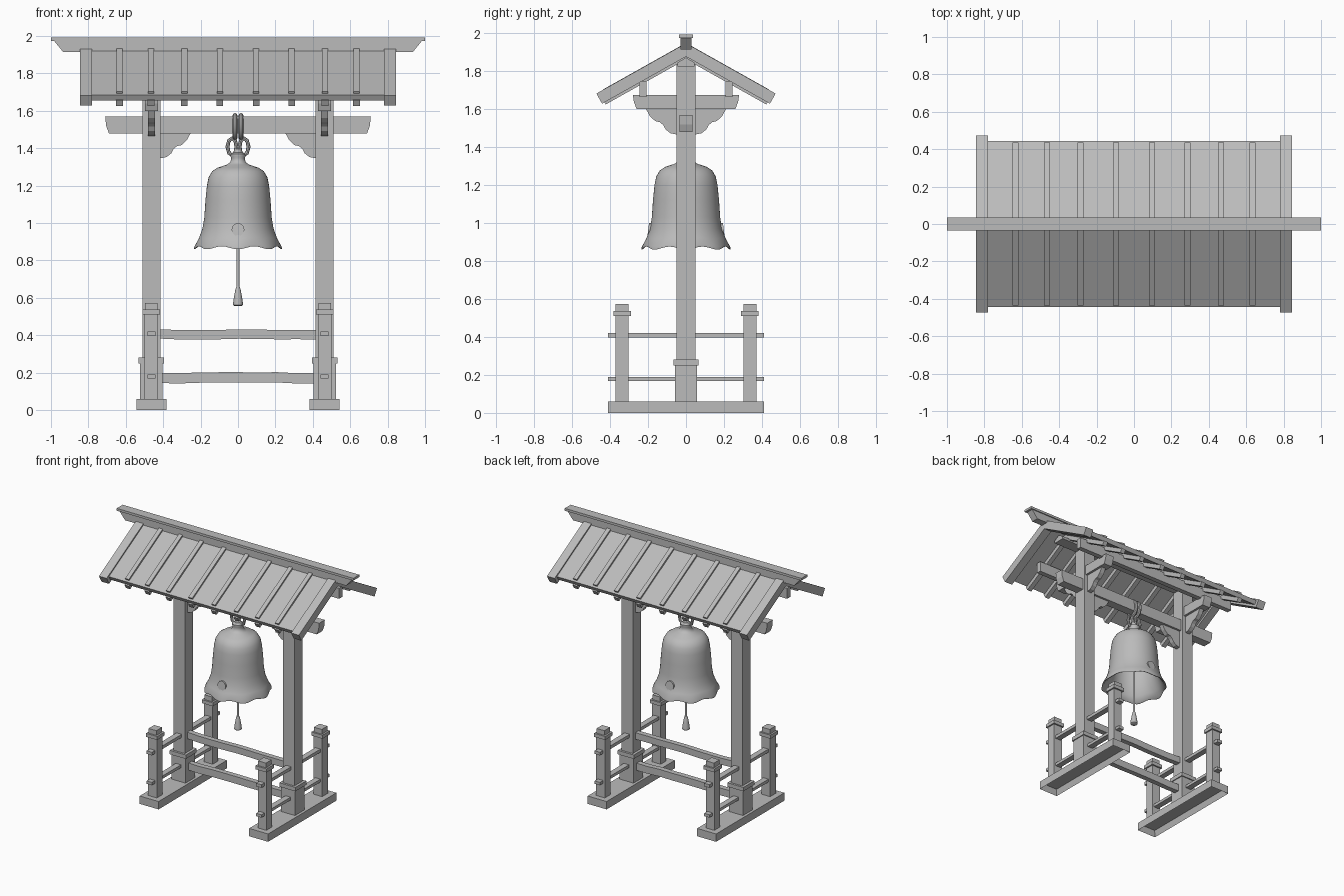
import bpy, bmesh, math, random
from mathutils import Vector

random.seed(4)
old = bpy.data.objects.get("Cube")
if old:
    bpy.data.objects.remove(old, do_unlink=True)

grey = bpy.data.materials.new("plain_grey")
grey.use_nodes = True
COLOUR = (0.5, 0.5, 0.5, 1)
grey.diffuse_color = COLOUR
grey.node_tree.nodes["Principled BSDF"].inputs["Base Color"].default_value = COLOUR


def finish(name, bm, smooth=False):
    bmesh.ops.recalc_face_normals(bm, faces=bm.faces)
    mesh = bpy.data.meshes.new(name)
    bm.to_mesh(mesh)
    bm.free()
    mesh.materials.append(grey)
    obj = bpy.data.objects.new(name, mesh)
    bpy.context.collection.objects.link(obj)
    if smooth:
        bpy.ops.object.select_all(action="DESELECT")
        obj.select_set(True)
        bpy.context.view_layer.objects.active = obj
        bpy.ops.object.shade_smooth_by_angle(angle=math.radians(40))
    return obj


def prism(name, pts, axis, lo, hi, steps=1, wobble=0):
    """Extrude an outline along x (pts are y,z) or along y (pts are x,z)."""
    bm = bmesh.new()
    rings = []
    for i in range(steps + 1):
        t = lo + (hi - lo) * i / steps
        dz = random.uniform(-wobble, wobble)
        rings.append([bm.verts.new((t, a, b + dz) if axis == "x" else (a, t, b + dz))
                      for a, b in pts])
    n = len(pts)
    for r0, r1 in zip(rings, rings[1:]):
        for k in range(n):
            bm.faces.new((r0[k], r0[(k + 1) % n], r1[(k + 1) % n], r1[k]))
    bm.faces.new(rings[0])
    bm.faces.new(rings[-1])
    return finish(name, bm)


def box(name, x, y, z0, z1, hx, hy):
    outline = [(x - hx, z0), (x + hx, z0), (x + hx, z1), (x - hx, z1)]
    return prism(name, outline, "y", y - hy, y + hy)


def lathe(name, profile, sides, shape=None):
    """Spin (radius, z) points around z; shape may adjust each point."""
    bm = bmesh.new()
    rings = []
    for r, z in profile:
        ring = []
        for k in range(sides):
            a = math.tau * k / sides
            rr, zz = shape(r, z, a) if shape else (r, z)
            ring.append(bm.verts.new((rr * math.cos(a), rr * math.sin(a), zz)))
        rings.append(ring)
    for r0, r1 in zip(rings, rings[1:]):
        for k in range(sides):
            j = (k + 1) % sides
            bm.faces.new((r0[k], r0[j], r1[j], r1[k]))
    bm.faces.new(rings[0])
    bm.faces.new(rings[-1])
    return finish(name, bm, True)


def link(name, x, z, half_w, half_h, tube, plane, sides=16):
    """Oval chain link standing in the xz or yz plane."""
    bm = bmesh.new()
    rings = []
    for i in range(sides):
        a = math.tau * i / sides
        out = Vector((math.cos(a), 0, math.sin(a)))
        mid = Vector((half_w * out.x, 0, half_h * out.z))
        ring = []
        for k in range(8):
            b = math.tau * k / 8
            p = mid + tube * (out * math.cos(b) + Vector((0, math.sin(b), 0)))
            if plane == "yz":
                p = Vector((p.y, p.x, p.z))
            ring.append(bm.verts.new(p + Vector((x, 0, z))))
        rings.append(ring)
    for i in range(sides):
        r0, r1 = rings[i], rings[(i + 1) % sides]
        for k in range(8):
            j = (k + 1) % 8
            bm.faces.new((r0[k], r0[j], r1[j], r1[k]))
    return finish(name, bm, True)


# Side frames: foot, post, railing posts and railings
PX = 0.463
for side, s in (("left", 1), ("right", -1)):
    x = s * PX
    foot = box(side + "_foot", x, 0, 0, 0.06, 0.08, 0.412)
    bm = bmesh.new()
    bm.from_mesh(foot.data)
    bm.normal_update()
    under = [f for f in bm.faces if f.normal.z < -0.9]
    bmesh.ops.inset_region(bm, faces=under, thickness=0.02)
    bmesh.ops.translate(bm, verts=under[0].verts, vec=(0, 0, 0.045))
    bm.to_mesh(foot.data)
    bm.free()

    box(side + "_post", x, 0, 0.06, 1.85, 0.048, 0.05)
    box(side + "_post_sleeve", x, 0, 0.06, 0.25, 0.06, 0.058)
    box(side + "_post_collar", x, 0, 0.25, 0.28, 0.068, 0.066)
    for end, e in (("back", 1), ("front", -1)):
        y = e * 0.337
        tag = f"{side}_{end}_railing_post"
        box(tag, x, y, 0.06, 0.51, 0.036, 0.034)
        box(tag + "_cap", x, y, 0.51, 0.537, 0.047, 0.046)
        box(tag + "_top", x, y, 0.537, 0.573, 0.033, 0.034)
    box(side + "_upper_side_rail", x, 0, 0.396, 0.42, 0.022, 0.41)
    box(side + "_lower_side_rail", x, 0, 0.168, 0.19, 0.022, 0.41)

    # Cross beam and its scrolled brackets
    prism(side + "_cross_beam", [(-0.28, 1.675), (-0.275, 1.64), (-0.26, 1.6), (0.26, 1.6),
          (0.275, 1.64), (0.28, 1.675)], "x", x - 0.035, x + 0.035)
    scroll = [(0.0, 0.0), (0.165, 0.0), (0.143, -0.04), (0.115, -0.066), (0.09, -0.072),
              (0.073, -0.087), (0.06, -0.11), (0.035, -0.13), (0.0, -0.137)]
    for end, e in (("back", 1), ("front", -1)):
        prism(f"{side}_{end}_bracket", [(e * (0.047 + a), 1.603 + b) for a, b in scroll],
              "x", x - 0.018, x + 0.018)
    prism(side + "_beam_bracket", [(s * (0.417 - a), 1.483 + b) for a, b in scroll],
          "y", -0.018, 0.018)

# Long rails and main beam between the posts
for name, z0, z1 in (("upper_long_rail", 0.38, 0.43), ("lower_long_rail", 0.145, 0.2)):
    prism(name, [(-0.02, z0), (0.02, z0), (0.02, z1), (-0.02, z1)],
          "x", -0.42, 0.42, 8, 0.003)
prism("main_beam", [(-0.71, 1.57), (-0.705, 1.52), (-0.69, 1.48), (0.69, 1.48),
      (0.705, 1.52), (0.71, 1.57)], "y", -0.034, 0.034)

# Roof: every layer is a chevron hung from the same ridge line
ANGLE = math.radians(29.3)
APEX = 1.947


def chevron(name, top, bottom, reach, x0, x1):
    z_end = APEX - top - reach * math.tan(ANGLE)
    th = (bottom - top) * math.cos(ANGLE)
    y_low, z_low = reach - th * math.sin(ANGLE), z_end - th * math.cos(ANGLE)
    return prism(name, [(0, APEX - top), (reach, z_end), (y_low, z_low), (0, APEX - bottom),
                        (-y_low, z_low), (-reach, z_end)], "x", x0, x1)


chevron("roof_panel", 0.012, 0.05, 0.445, -0.79, 0.79)
chevron("left_gable_board", 0, 0.07, 0.472, 0.78, 0.845)
chevron("right_gable_board", 0, 0.07, 0.472, -0.845, -0.78)
for i, x in enumerate((0.097, 0.287, 0.465, 0.633)):
    for side, s in (("left", 1), ("right", -1)):
        c = s * x
        chevron(f"{side}_batten_{i}", -0.002, 0.02, 0.437, c - 0.016, c + 0.016)
        chevron(f"{side}_rafter_{i}", 0.045, 0.085, 0.44, c - 0.018, c + 0.018)
for end, e in (("back", 1), ("front", -1)):
    box(end + "_purlin", 0, e * 0.226, 1.665, 1.745, 0.71, 0.019)
prism("ridge_purlin", [(-0.045, 1.825), (0.045, 1.825), (0.045, 1.845), (0, 1.872),
      (-0.045, 1.845)], "x", -0.71, 0.71)
prism("ridge_board", [(-0.985, 1.976), (-0.935, 1.915), (0.935, 1.915), (0.985, 1.976)],
      "y", -0.028, 0.028)
box("ridge_cap", 0, 0, 1.974, 1.992, 1.0, 0.036)


# Bell with a flared, scalloped lip
def scallop(r, z, a):
    w = max(0.0, (1.0 - z) / 0.14) ** 2
    wave = math.cos(8 * a)
    return r + 0.005 * w * wave, z - 0.009 * w * wave


lathe("bell", [(0.02, 1.285), (0.1, 1.27), (0.135, 1.24), (0.15, 1.18), (0.158, 1.08),
               (0.165, 0.99), (0.195, 0.91), (0.22, 0.872), (0.23, 0.868), (0.23, 0.88),
               (0.208, 0.92), (0.19, 0.97), (0.18, 1.03), (0.174, 1.12), (0.166, 1.2),
               (0.157, 1.245), (0.138, 1.277), (0.11, 1.296), (0.06, 1.312), (0.042, 1.325),
               (0.036, 1.345), (0.04, 1.355), (0.04, 1.37), (0.022, 1.378), (0.02, 1.395),
               (0.01, 1.4)], 64, scallop)
lathe("clapper_rod", [(0.008, 0.64), (0.008, 1.29)], 10)
lathe("clapper_weight", [(0.02, 0.557), (0.027, 0.562), (0.024, 0.59), (0.014, 0.645),
                         (0.009, 0.66)], 12)

# Round striking plates on the front and back of the bell
for end, e in (("back", 1), ("front", -1)):
    bm = bmesh.new()
    bmesh.ops.create_cone(bm, cap_ends=True, segments=20, radius1=0.034, radius2=0.034,
                          depth=0.03)
    for v in bm.verts:
        v.co = Vector((v.co.x, e * (0.184 + v.co.z - 0.12 * v.co.y), 0.965 + v.co.y))
    finish(end + "_striking_plate", bm, True)

# Chain links from the main beam to the bell
for side, s in (("left", 1), ("right", -1)):
    link(side + "_beam_link", s * 0.016, 1.515, 0.046, 0.06, 0.013, "yz")
    link(side + "_bell_link", s * 0.032, 1.408, 0.024, 0.045, 0.011, "xz", 8)
